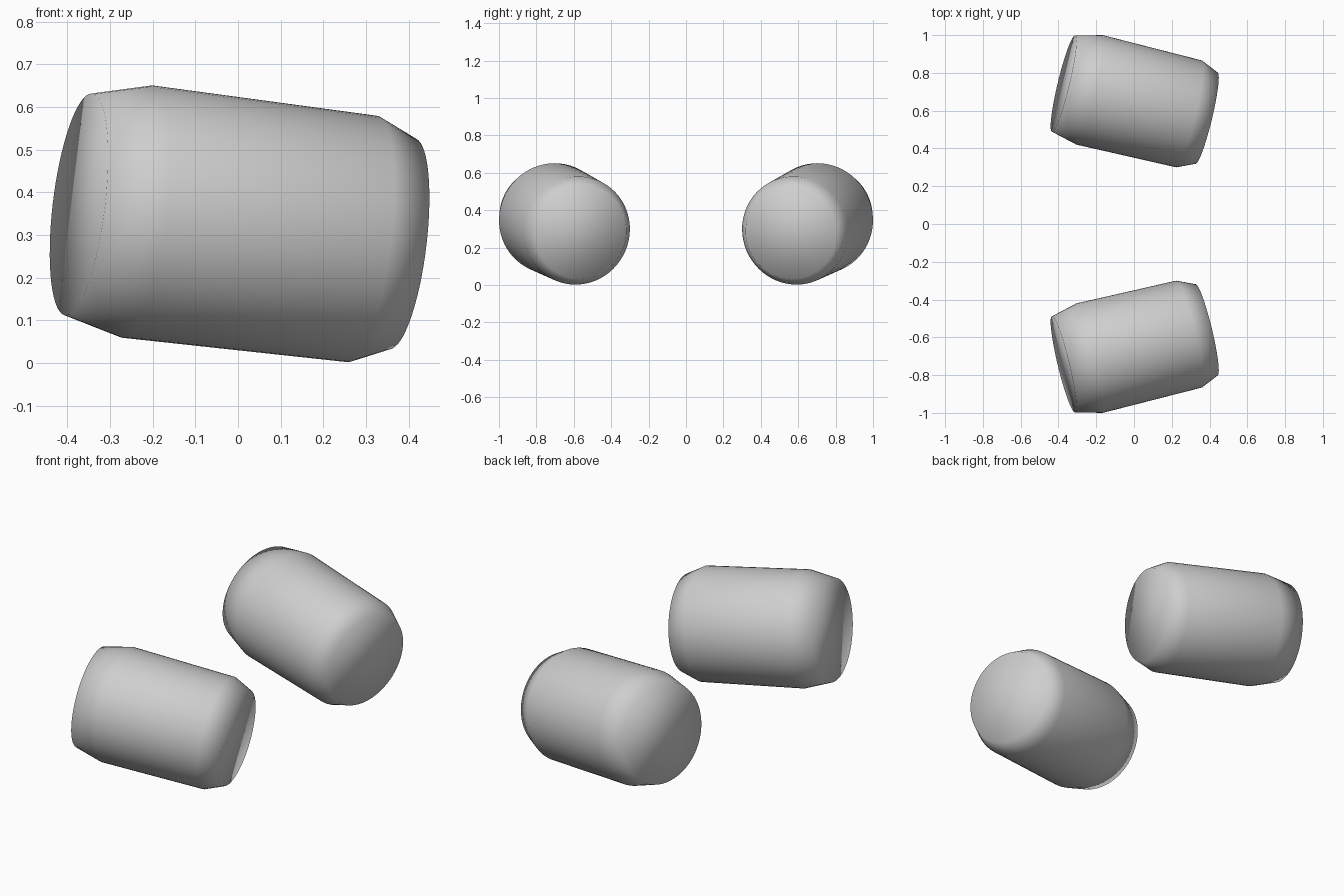
import bpy, bmesh, math
from mathutils import Vector, Matrix

cube = bpy.data.objects.get("Cube")
if cube:
    bpy.data.objects.remove(cube, do_unlink=True)

SEGMENTS = 64
# (distance along the axis, radius) from the wide end to the narrow end
PROFILE = [(-0.143, 0.262), (0.0, 0.298), (0.545, 0.291), (0.641, 0.249)]

grey = bpy.data.materials.new("light_grey")
grey.use_nodes = True
colour = (0.62, 0.62, 0.62, 1)
grey.diffuse_color = colour
grey.node_tree.nodes["Principled BSDF"].inputs["Base Color"].default_value = colour


def barrel(name, side):
    """Tapered barrel with bevelled ends, leaning inwards and down towards +x."""
    start = Vector((-0.235, 0.71 * side, 0.355))
    axis = Vector((0.526, -0.127 * side, -0.064)).normalized()
    turn = axis.to_track_quat('Z', 'Y').to_matrix().to_4x4()

    bm = bmesh.new()
    rings = []
    for along, radius in PROFILE:
        ring = []
        for i in range(SEGMENTS):
            a = math.tau * i / SEGMENTS
            ring.append(bm.verts.new((radius * math.cos(a), radius * math.sin(a), along)))
        rings.append(ring)

    # side bands
    for low, high in zip(rings, rings[1:]):
        for i in range(SEGMENTS):
            j = (i + 1) % SEGMENTS
            bm.faces.new((low[i], low[j], high[j], high[i]))
    # flat end caps
    bm.faces.new(rings[0][::-1])
    bm.faces.new(rings[-1])
    for face in bm.faces:
        face.smooth = True
    bm.transform(Matrix.Translation(start) @ turn)

    mesh = bpy.data.meshes.new(name)
    bm.to_mesh(mesh)
    bm.free()
    mesh.materials.append(grey)
    obj = bpy.data.objects.new(name, mesh)
    bpy.context.collection.objects.link(obj)


barrel("back_barrel", 1)
barrel("front_barrel", -1)
